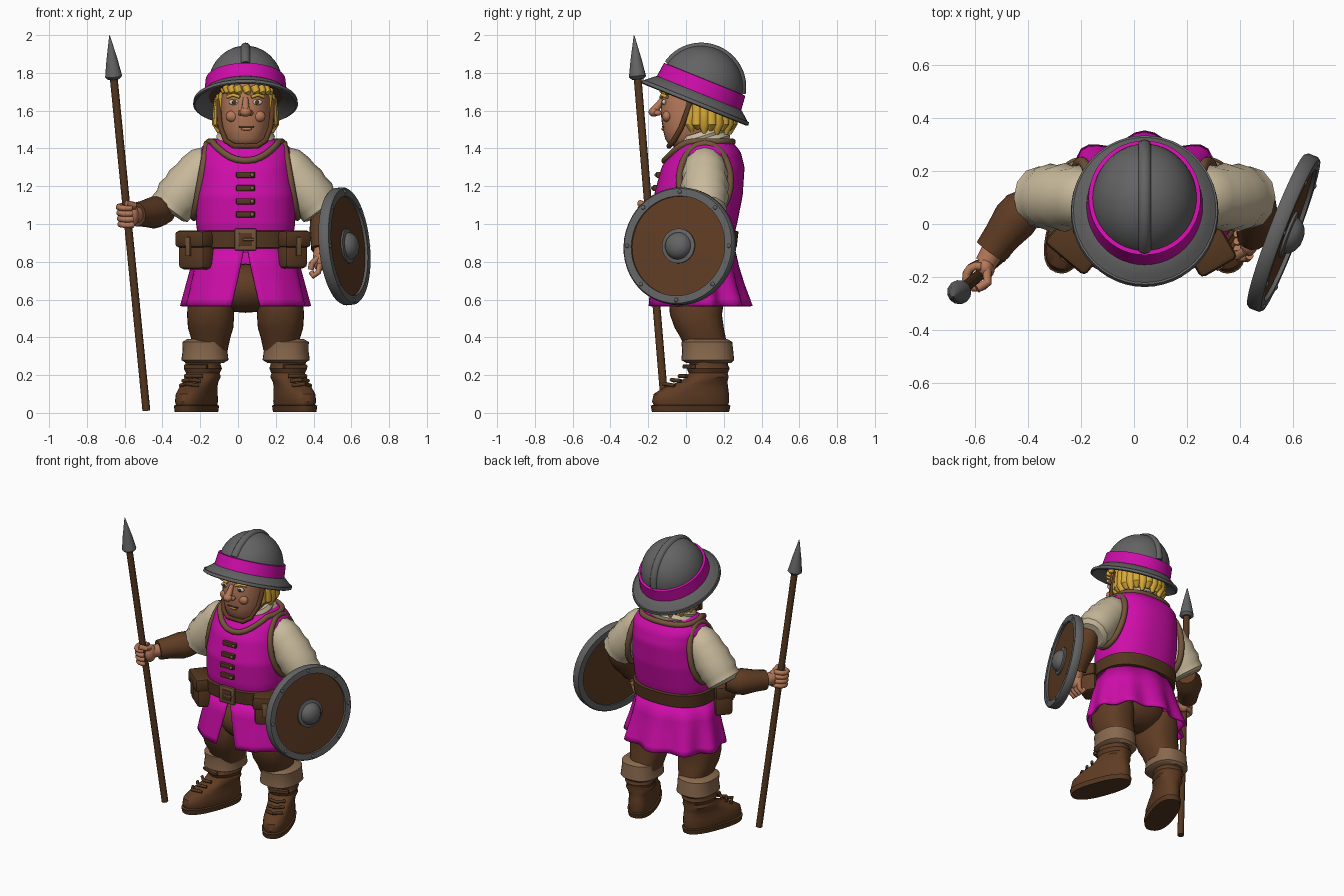
import bpy, bmesh
from math import sin, cos, pi, radians, copysign
from mathutils import Vector, Matrix

if "Cube" in bpy.data.objects:
    bpy.data.objects.remove(bpy.data.objects["Cube"])

MID = 0.04  # body centre in x
parts = []


def material(name, *rgb):
    m = bpy.data.materials.new(name)
    m.use_nodes = True
    m.diffuse_color = (*rgb, 1)
    shader = next(n for n in m.node_tree.nodes if n.type == 'BSDF_PRINCIPLED')
    shader.inputs["Base Color"].default_value = (*rgb, 1)
    return m


cloth = material("magenta_cloth", .62, .004, .40)
leather = material("brown_leather", .115, .045, .017)
wood = material("dark_brown", .09, .038, .014)
trim = material("trim_brown", .17, .09, .043)
steel = material("grey_steel", .125, .125, .125)
linen = material("cream_linen", .58, .49, .33)
skin = material("skin", .46, .19, .10)
hair = material("blond_hair", .68, .40, .04)
suede = material("tan_suede", .25, .14, .075)
white = material("eye_white", .65, .60, .50)


def finish(name, mesh, mats, matrix=None):
    ob = bpy.data.objects.new(name, mesh)
    bpy.context.collection.objects.link(ob)
    mesh.materials.clear()
    for m in mats if isinstance(mats, list) else [mats]:
        mesh.materials.append(m)
    if matrix:
        ob.matrix_world = matrix
    parts.append(ob)
    return ob


def surface(name, rows, mats, matrix=None, wrap=True, caps=True, loop=False, rule=None):
    """Join rows of points into a skin; rule(centre, column) picks the material."""
    bm = bmesh.new()
    vs = [[bm.verts.new(p) for p in r] for r in rows]
    n = len(rows[0])
    for i in range(len(rows) if loop else len(rows) - 1):
        a, b = vs[i], vs[(i + 1) % len(rows)]
        for j in range(n if wrap else n - 1):
            k = (j + 1) % n
            f = bm.faces.new((a[j], a[k], b[k], b[j]))
            if rule:
                f.material_index = rule(f.calc_center_median(), j)
    if caps and wrap and not loop:
        bm.faces.new(vs[0])
        bm.faces.new(vs[-1])
    bmesh.ops.remove_doubles(bm, verts=bm.verts, dist=1e-5)
    bmesh.ops.recalc_face_normals(bm, faces=bm.faces)
    mesh = bpy.data.meshes.new(name)
    bm.to_mesh(mesh)
    bm.free()
    return finish(name, mesh, mats, matrix)


def oval(a, z, rx, front, back, cx=MID, p=2.4):
    c, s = cos(a), sin(a)
    ry = (back - front) / 2
    return Vector((cx + rx * copysign(abs(c) ** (2 / p), c),
                   (front + back) / 2 + ry * copysign(abs(s) ** (2 / p), s), z))


def angles(n):
    return [-pi / 2 + 2 * pi * i / n for i in range(n)]


def loft(name, sections, mats, cx=MID, n=32, matrix=None, p=2.4):
    return surface(name, [[oval(a, *s, cx=cx, p=p) for a in angles(n)] for s in sections], mats, matrix)


def lathe(name, profile, mat, matrix, stretch=1, loop=False, n=48):
    rows = [[(r * cos(a), r * sin(a) * stretch, z) for a in angles(n)] for r, z in profile]
    return surface(name, rows, mat, matrix, caps=False, loop=loop)


def cord(name, points, radii, mat, cyclic=False, matrix=None):
    """Round tube along points; radii is one number or one per point."""
    curve = bpy.data.curves.new(name, 'CURVE')
    curve.dimensions, curve.bevel_depth = '3D', 1
    curve.bevel_resolution, curve.use_fill_caps = 4, True
    sp = curve.splines.new('POLY')
    sp.points.add(len(points) - 1)
    sp.use_cyclic_u = cyclic
    for i, p in enumerate(points):
        sp.points[i].co = (*p, 1)
        sp.points[i].radius = radii[i] if isinstance(radii, list) else radii
    tmp = bpy.data.objects.new(name + "_path", curve)
    bpy.context.collection.objects.link(tmp)
    mesh = bpy.data.meshes.new_from_object(tmp.evaluated_get(bpy.context.evaluated_depsgraph_get()))
    bpy.data.objects.remove(tmp)
    return finish(name, mesh, mat, matrix)


def ball(name, loc, size, mat, matrix=None):
    bm = bmesh.new()
    bmesh.ops.create_uvsphere(bm, u_segments=20, v_segments=12, radius=1)
    mesh = bpy.data.meshes.new(name)
    bm.to_mesh(mesh)
    bm.free()
    return finish(name, mesh, mat, (matrix or Matrix()) @ Matrix.Translation(loc) @ Matrix.Diagonal((*size, 1)))


def box(name, loc, size, mat, bevel=.01, matrix=None):
    bm = bmesh.new()
    bmesh.ops.create_cube(bm, size=1)
    bmesh.ops.scale(bm, vec=size, verts=bm.verts)
    bmesh.ops.bevel(bm, geom=bm.edges[:], offset=bevel, segments=2, profile=.5, affect='EDGES')
    mesh = bpy.data.meshes.new(name)
    bm.to_mesh(mesh)
    bm.free()
    return finish(name, mesh, mat, (matrix or Matrix()) @ Matrix.Translation(loc))


# Tunic body: height, half width, front, back
TORSO = [(.85, .255, -.15, .25), (.92, .25, -.15, .25), (1.0, .262, -.165, .27), (1.15, .265, -.17, .30),
         (1.3, .25, -.13, .31), (1.38, .245, -.08, .29), (1.42, .225, -.05, .26), (1.46, .13, 0, .21)]


def torso_point(a, z, off=0.0):
    for lo, hi in zip(TORSO, TORSO[1:]):
        if z <= hi[0]:
            t = (z - lo[0]) / (hi[0] - lo[0])
            rx, f, b = (u + (v - u) * t for u, v in zip(lo[1:], hi[1:]))
            return oval(a, z, rx + off, f - off, b + off)


def neckline(a):
    return 1.435 - .10 * max(0, -sin(a)) ** 6


def torso_rule(c, j):
    if c.y < .1 and c.z > 1.435 - .1 * max(0, 1 - abs(c.x - MID) / .16):
        return 2
    return 1 if j in (0, 63) else 0


heights = [.85 + .61 * i / 36 for i in range(37)]
surface("tunic_body", [[torso_point(a, z) for a in angles(64)] for z in heights],
        [cloth, trim, linen], rule=torso_rule)
cord("neck_trim", [torso_point(a, neckline(a), .004) for a in angles(48)], .018, trim, True)
surface("belt", [[torso_point(a, z, o) for a in angles(48)] for z, o in
                 ((.87, .002), (.875, .018), (.96, .018), (.965, .002))], wood)

# Skirt with a front opening
rows = []
for z, rx, f, b, gap in ((.565, .325, -.20, .325, .07), (.60, .318, -.195, .315, .062), (.68, .30, -.18, .29, .045),
                         (.77, .28, -.165, .268, .025), (.88, .255, -.15, .25, .006)):
    g = gap / rx
    fold = .02 * (.88 - z) / .3
    turn = [-pi / 2 + g + (2 * pi - 2 * g) * i / 64 for i in range(65)]
    rows.append([oval(a, z, rx + fold * sin(9 * a), f + fold * sin(9 * a) * .4, b + fold * sin(9 * a), p=2.1)
                 for a in turn])
skirt = surface("tunic_skirt", rows, [cloth, trim], wrap=False,
                rule=lambda c, j: 1 if c.z < .6 or j in (0, 63) else 0)
solid = skirt.modifiers.new("thickness", 'SOLIDIFY')
solid.thickness, solid.offset = .014, 0
ball("trouser_seat", (MID, .06, .66), (.22, .15, .13), leather)

# Front fastenings and buckle
for z in (1.05, 1.12, 1.19, 1.26):
    y = torso_point(-pi / 2, z).y
    box("tunic_clasp", (MID, y - .005, z), (.10, .025, .032), wood, .006)
    ball("clasp_stud", (MID + .035, y - .018, z), (.01, .008, .01), suede)
box("buckle", (MID, -.172, .918), (.115, .02, .115), trim, .006)
box("buckle_centre", (MID, -.18, .918), (.07, .014, .07), wood, .004)
box("buckle_tongue", (MID + .015, -.187, .918), (.06, .01, .015), trim, .004)

# Belt pouches
for x, y, turn, w, h in ((-.215, -.075, -40, .18, .19), (.285, -.10, 30, .14, .18)):
    M = Matrix.Translation((x, y, .87)) @ Matrix.Rotation(radians(turn), 4, 'Z')
    box("pouch", (0, 0, -.015), (w, .12, h), leather, .025, M)
    box("pouch_flap", (0, -.008, .05), (w + .02, .135, .09), wood, .02, M)
    box("pouch_strap", (0, -.075, .01), (.03, .014, .10), trim, .004, M)

# Legs, boots, sleeves and armhole trim on both sides
for s in (-1, 1):
    loft("trouser_leg", [(.33, .09, .0, .22), (.40, .105, -.03, .21), (.45, .12, -.06, .20),
                         (.52, .125, -.085, .19), (.58, .12, -.09, .20), (.66, .10, -.08, .2)], leather, MID + s * .185)
    loft("boot_cuff", [(.265, .10, .0, .24), (.28, .125, -.025, .255), (.33, .118, -.02, .25),
                       (.375, .12, -.025, .245), (.39, .095, .0, .22)], suede, MID + s * .215)
    M = Matrix.Translation((MID + s * .225, .12, 0)) @ Matrix.Rotation(radians(20 * s), 4, 'Z')
    loft("boot", [(.03, .078, -.30, .105), (.06, .084, -.315, .11), (.10, .082, -.305, .11), (.135, .078, -.25, .105),
                  (.165, .08, -.16, .1), (.19, .09, -.12, .105), (.21, .083, -.105, .1), (.235, .095, -.115, .11),
                  (.255, .088, -.1, .1), (.30, .095, -.11, .11)], leather, 0, matrix=M)
    loft("boot_sole", [(.005, .086, -.315, .11), (.038, .09, -.322, .118), (.042, .08, -.31, .11)], wood, 0, matrix=M)
    for k in range(3):
        cord("boot_lace", [(-.05, -.14 - .035 * k, .195 - .025 * k), (0, -.165 - .045 * k, .195 - .02 * k),
                           (.05, -.14 - .035 * k, .195 - .025 * k)], .01, wood, matrix=M)
    box("boot_strap", (0, -.11, .245), (.13, .03, .022), wood, .006, M)
    path = [(.17, 1.345), (.21, 1.315), (.245, 1.27), (.275, 1.24), (.30, 1.205), (.33, 1.17), (.355, 1.14),
            (.375, 1.11), (.40, 1.08), (.41, 1.065)]
    cord("sleeve", [(MID + s * dx, .10, z) for dx, z in path],
         [.08, .108, .122, .118, .13, .122, .128, .116, .116, .09], linen)
    cord("armhole_trim", [(MID + s * (.238 - .035 * sin(a)), .10 + .135 * cos(a), 1.23 + .195 * sin(a))
                          for a in angles(32)], .019, trim, True)

# Spear
foot, tip = Vector((-.485, -.11, .01)), Vector((-.68, -.275, 2.0))


def spear_at(z):
    return foot.lerp(tip, (z - foot.z) / (tip.z - foot.z))


cord("spear_shaft", [spear_at(.012), spear_at(1.8)], .021, wood)
cord("spear_head", [spear_at(z) for z in (1.765, 1.78, 1.87, 1.998)], [.03, .046, .03, .002], steel)

# Spear arm and gripping hand
cord("right_bracer", [(-.37, .09, 1.07), (-.42, .05, 1.065), (-.45, .015, 1.06), (-.50, -.05, 1.055), (-.54, -.105, 1.05)],
     [.06, .082, .085, .07, .064], leather)
cord("right_wrist", [(-.52, -.08, 1.05), (-.56, -.15, 1.05)], [.045, .04], skin)
ball("right_palm", (-.56, -.165, 1.045), (.036, .045, .058), skin)
for k in range(4):
    c = spear_at(1.0 + .03 * k)
    cord("right_finger", [c + Vector((cos(t), sin(t), .15 * sin(t))) * .042
                          for t in (radians(70 + 30 * i) for i in range(9))], .0155, skin)
c = spear_at(1.10)
cord("right_thumb", [(-.555, -.16, 1.08), c + Vector((.04, -.02, 0)), c + Vector((0, -.043, .01))], .017, skin)

# Shield arm and hand
cord("left_bracer", [(.445, .09, 1.09), (.46, .06, 1.02), (.458, .02, .96), (.45, -.03, .89), (.445, -.045, .86)],
     [.06, .08, .08, .064, .06], leather)
cord("left_wrist", [(.45, -.03, .89), (.435, -.065, .81)], [.045, .04], skin)
ball("left_palm", (.432, -.07, .80), (.035, .05, .05), skin)
for k in range(4):
    y = -.035 - .028 * k
    cord("left_finger", [(.435, y, .79), (.425, y - .01, .745), (.40, y - .01, .725), (.388, y, .745)], .0155, skin)
cord("left_thumb", [(.42, -.10, .82), (.39, -.12, .79), (.385, -.115, .76)], .016, skin)

# Round shield
normal = Vector((.93, -.355, .09))
M = Matrix.Translation((.565, -.033, .882)) @ normal.to_track_quat('Z', 'Y').to_matrix().to_4x4()
lathe("shield_board", [(0, -.02), (.27, -.02), (.27, .012), (0, .016)], leather, M)
lathe("shield_rim", [(.265, -.03), (.305, -.03), (.312, -.02), (.312, .018), (.305, .027), (.265, .027)], steel, M, loop=True)
lathe("shield_boss", [(.092, .008), (.092, .024), (.072, .028), (.066, .045), (.05, .062), (.027, .073), (0, .076)], steel, M)
for a in angles(8):
    ball("rim_rivet", (.288 * cos(a), .288 * sin(a), .027), (.011, .011, .007), steel, M)

# Head, neck and shirt collar
cord("neck", [(MID, .10, 1.36), (MID, .07, 1.48)], .095, skin)
M = Matrix.Translation((MID, .09, 1.435)) @ Matrix.Rotation(radians(18), 4, 'X')
lathe("shirt_collar", [(.15, -.04), (.168, -.01), (.15, .015), (.155, .03), (.14, .055), (.115, .05), (.11, -.03)],
      linen, M, .88, loop=True)
loft("head", [(1.408, .05, -.06, .06), (1.422, .085, -.092, .10), (1.45, .108, -.11, .13), (1.50, .124, -.122, .17),
              (1.55, .13, -.13, .19), (1.60, .13, -.134, .20), (1.66, .129, -.128, .21), (1.74, .12, -.11, .2)], skin, p=2.2)
cord("nose_bridge", [(MID, -.122, 1.665), (MID, -.145, 1.63), (MID, -.168, 1.60)], [.014, .018, .024], skin)
ball("nose_tip", (MID, -.17, 1.593), (.031, .028, .025), skin)
box("mouth", (MID + .005, -.121, 1.515), (.08, .012, .007), wood, .003)
ball("lower_lip", (MID + .005, -.118, 1.503), (.03, .012, .009), skin)
for s in (-1, 1):
    ball("nostril", (MID + s * .025, -.15, 1.588), (.016, .02, .015), skin)
    ball("cheek", (MID + s * .07, -.10, 1.57), (.035, .025, .03), skin)
    ball("eye", (MID + s * .062, -.116, 1.645), (.027, .011, .015), white)
    ball("iris", (MID + s * .06, -.126, 1.645), (.011, .004, .012), wood)
    cord("eyebrow", [(MID + s * .03, -.132, 1.672), (MID + s * .065, -.126, 1.684), (MID + s * .098, -.10, 1.672)],
         .009, hair)

# Hair locks around the back and a short fringe
for i in range(17):
    a = radians(-32 + 244 * i / 16)
    low = 1.475 + .02 * (i % 2) + .03 * max(0, -sin(a))
    spot = Vector((MID + .13 * cos(a), .10 + .125 * sin(a), 0))
    out = Vector((cos(a), sin(a), 0))
    cord("hair_lock", [spot + Vector((0, 0, 1.70)), spot + out * .012 + Vector((0, 0, 1.60)),
                       spot + out * .018 + Vector((0, 0, 1.53)), spot + out * .005 + Vector((0, 0, low))],
         [.03, .031, .03, .01], hair)
for i in range(9):
    a = radians(-160 + 140 * i / 8)
    p = oval(a, 1.73, .125, -.112, .2)
    cord("fringe_lock", [p, p + Vector((.012, -.008, -.03)), p + Vector((.02, -.006, -.045))], [.022, .02, .006], hair)

# Chin strap
side = [(.14, .03, 1.66), (.14, 0, 1.58), (.132, -.025, 1.51), (.105, -.065, 1.44), (.06, -.09, 1.412)]
cord("chin_strap", [(MID - x, y, z) for x, y, z in side] + [(MID + x, y, z) for x, y, z in reversed(side)], .014, leather)

# Tilted brimmed helmet
M = Matrix.Translation((MID, .05, 1.645)) @ Matrix.Rotation(radians(-22), 4, 'X')
arc = [radians(9 * i) for i in range(11)]
lathe("helmet_dome", [(.2, .03)] + [(.2 * cos(t), .09 + .215 * sin(t)) for t in arc], steel, M, 1.1)
lathe("helmet_band", [(.195, .05), (.219, .052), (.211, .13), (.19, .132)], cloth, M, 1.1, loop=True)
lathe("helmet_brim", [(.195, .06), (.222, .05), (.25, .025), (.268, .008), (.275, .008), (.278, -.01), (.268, -.015),
                      (.245, .005), (.195, .03)], steel, M, 1.1, loop=True)
lathe("helmet_liner", [(.205, .028), (.17, .036), (0, .04)], leather, M, 1.1)
cord("helmet_ridge", [(0, .21 * cos(t), .09 + .205 * sin(t)) for t in (radians(12 + 6 * i) for i in range(27))],
     .026, steel, matrix=M)

# Smooth shading with sharp edges kept
bpy.ops.object.select_all(action='DESELECT')
for ob in parts:
    ob.select_set(True)
bpy.context.view_layer.objects.active = parts[0]
bpy.ops.object.shade_smooth_by_angle(angle=radians(40))
